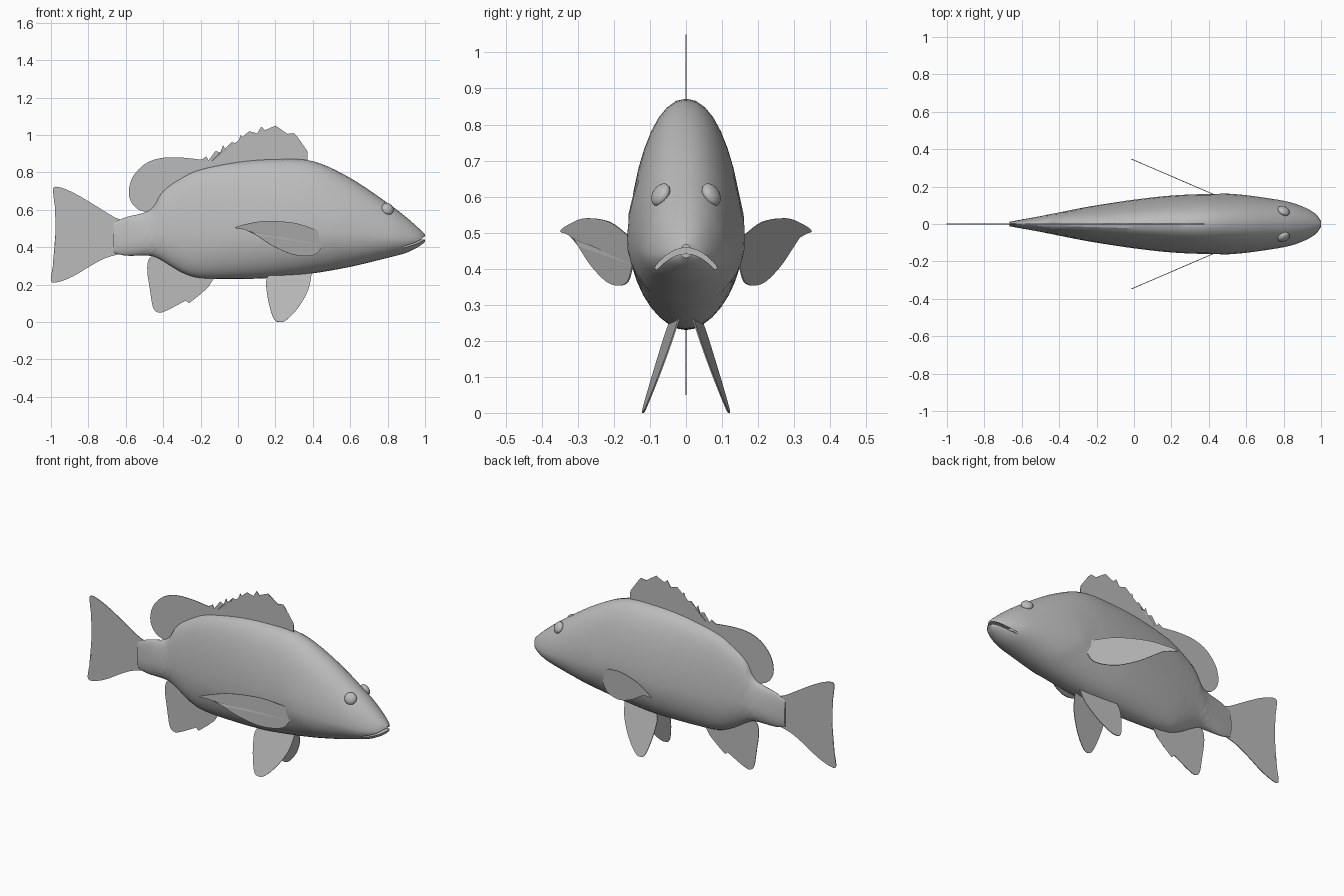
import bpy
import bmesh
from math import sin, cos, pi, radians
from mathutils import Vector

default = bpy.data.objects.get("Cube")
if default:
    bpy.data.objects.remove(default, do_unlink=True)

# One plain grey for the whole fish
grey = bpy.data.materials.new("plain grey")
grey.use_nodes = True
tone = (.5, .5, .5, 1)
grey.diffuse_color = tone
grey.node_tree.nodes["Principled BSDF"].inputs["Base Color"].default_value = tone


def make_object(name, bm):
    """Turn a bmesh into a grey object in the scene."""
    bmesh.ops.recalc_face_normals(bm, faces=bm.faces)
    mesh = bpy.data.meshes.new(name)
    bm.to_mesh(mesh)
    bm.free()
    obj = bpy.data.objects.new(name, mesh)
    mesh.materials.append(grey)
    bpy.context.collection.objects.link(obj)
    return obj


def shade(obj, angle):
    """Smooth shading that keeps edges sharper than the angle."""
    bpy.ops.object.select_all(action='DESELECT')
    obj.select_set(True)
    bpy.context.view_layer.objects.active = obj
    bpy.ops.object.shade_smooth_by_angle(angle=radians(angle))


def spline(points, steps):
    """Smooth curve through points of any dimension."""
    pts = [Vector(p) for p in points]
    result = []
    for i in range(len(pts) - 1):
        a, b, c, d = (pts[max(i - 1, 0)], pts[i], pts[i + 1],
                      pts[min(i + 2, len(pts) - 1)])
        for s in range(steps):
            t = s / steps
            tangent_b, tangent_c = (c - a) / 2, (d - b) / 2
            result.append(b * (2 * t**3 - 3 * t**2 + 1) + tangent_b * (t**3 - 2 * t**2 + t)
                          + c * (3 * t**2 - 2 * t**3) + tangent_c * (t**3 - t**2))
    result.append(pts[-1])
    return result


def loft(name, rings):
    """Skin a row of closed rings and cap both ends."""
    bm = bmesh.new()
    loops = [[bm.verts.new(p) for p in ring] for ring in rings]
    count = len(loops[0])
    for first, second in zip(loops, loops[1:]):
        for i in range(count):
            j = (i + 1) % count
            bm.faces.new((first[i], first[j], second[j], second[i]))
    bm.faces.new(loops[0])
    bm.faces.new(loops[-1])
    return make_object(name, bm)


def fin(name, outline, side=lambda x, z: 0):
    """Thin plate with an outline in x and z; side() leans it sideways."""
    bm = bmesh.new()
    face = bm.faces.new([bm.verts.new((x, side(x, z), z)) for x, z in outline])
    bmesh.ops.triangulate(bm, faces=[face])
    obj = make_object(name, bm)
    solid = obj.modifiers.new("thickness", 'SOLIDIFY')
    solid.thickness = .004
    solid.offset = 0
    return obj


# Body: stations of x, belly height, back height, half width
stations = [
    (-.665, .37, .53, .012), (-.6, .355, .56, .024), (-.5, .355, .585, .042),
    (-.45, .35, .62, .052), (-.4, .325, .7, .062), (-.3, .265, .77, .082),
    (-.2, .235, .815, .1), (0, .23, .855, .13), (.2, .237, .87, .152),
    (.4, .26, .86, .16), (.6, .295, .77, .152), (.8, .343, .636, .124),
    (.9, .37, .56, .094), (.97, .405, .498, .055), (1, .43, .468, .016),
]


def body_ring(station, sides=36):
    x, low, high, half = station
    middle = low + (high - low) * .38
    ring = []
    for i in range(sides):
        a = 2 * pi * i / sides
        reach = high - middle if cos(a) > 0 else middle - low
        z = middle + reach * cos(a)
        y = half * sin(a) * (1 - .1 * max(0, cos(a)) * abs(sin(a)))
        # raised gill cover in front of a curved edge
        edge = .44 + 6 * max(0, .5 - z) ** 2
        if x > edge and z < .6:
            y *= 1 + .035 * max(0, 1 - (x - edge) * 4)
        # rows of small scales in front of the tail
        if -.5 < x < -.3:
            y *= 1 + .03 * sin(x * 140) * cos(a * 9)
        ring.append((x, y, z))
    return ring


body = loft("body", [body_ring(s) for s in spline(stations, 5)])


# Mouth: arched slot cut into the snout
def mouth_ring(x):
    ys = [-.12 + .24 * i / 16 for i in range(17)]
    top = [(x, y, .458 - 7 * y * y) for y in ys]
    return top + [(x, y, z - .016) for x, y, z in reversed(top)]


cutter = loft("mouth_cutter", [mouth_ring(.88), mouth_ring(1.1)])
cutter.hide_render = True
cut = body.modifiers.new("mouth", 'BOOLEAN')
cut.operation = 'DIFFERENCE'
cut.solver = 'EXACT'
cut.object = cutter
bpy.context.view_layer.objects.active = body
bpy.ops.object.modifier_apply(modifier=cut.name)
bpy.data.objects.remove(cutter, do_unlink=True)
shade(body, 25)

# Tail fin with a shallow fork
fin("tail_fin", spline([
    (-.6, .54), (-.66, .56), (-.75, .615), (-.85, .675), (-.93, .713), (-.985, .72),
    (-.985, .66), (-.97, .55), (-.97, .42), (-.99, .3), (-1, .22), (-.96, .214),
    (-.88, .245), (-.78, .305), (-.7, .345), (-.6, .37)], 4))

# Rounded rear dorsal fin
fin("rear_dorsal_fin", spline([
    (-.44, .58), (-.53, .6), (-.575, .65), (-.583, .71), (-.56, .78), (-.5, .843),
    (-.42, .875), (-.32, .88), (-.2, .868), (-.1, .85), (-.1, .8)], 4))

# Spiny front dorsal fin: notches drop between neighbouring spine tips
tips = [(-.17, .885), (-.12, .915), (-.08, .945), (-.035, .96), (.015, 1),
        (.06, 1.02), (.125, 1.045), (.2, 1.05), (.3, 1.01), (.37, .915)]
spiny = [(-.2, .8), (-.2, .865)]
for (x, z), (next_x, next_z) in zip(tips, tips[1:]):
    spiny += [(x, z), (x + (next_x - x) * .25, z - .02),
              (x + (next_x - x) * .65, (z + next_z) / 2 - .024)]
fin("spiny_dorsal_fin", spiny + [tips[-1], (.375, .83)])

# Anal fin with a few short spines along its front edge
fin("anal_fin", spline([
    (-.42, .37), (-.475, .34), (-.485, .27), (-.47, .17), (-.455, .08), (-.425, .05),
    (-.38, .062), (-.32, .093), (-.27, .12)], 4)
    + [(-.262, .1), (-.235, .14), (-.205, .145), (-.195, .17), (-.16, .185),
       (-.125, .24), (-.15, .3)])

# Paired fins and eyes
pectoral = spline([
    (.46, .48), (.42, .492), (.3, .53), (.15, .54), (.05, .525), (-.015, .504),
    (.05, .492), (.1, .463), (.18, .41), (.28, .365), (.36, .353), (.42, .365),
    (.45, .41)], 4)
pelvic = spline([
    (.18, .27), (.153, .23), (.152, .18), (.165, .1), (.19, .02), (.22, 0),
    (.26, .012), (.32, .075), (.375, .17), (.395, .27)], 4)

for label, sign in (("left", 1), ("right", -1)):
    fin(label + "_pectoral_fin", pectoral,
        lambda x, z: sign * (.152 + (.44 - x) * .43))
    fin(label + "_pelvic_fin", pelvic,
        lambda x, z: sign * (.037 + (.25 - z) * .32 - (x - .25) * .1))

    bm = bmesh.new()
    bmesh.ops.create_uvsphere(bm, u_segments=20, v_segments=12, radius=.034)
    eye = make_object(label + "_eye", bm)
    eye.scale = (1, .6, 1)
    eye.location = (.8, sign * .07, .605)
    eye.rotation_euler = (radians(28 * sign), 0, radians(-28 * sign))
    shade(eye, 40)
